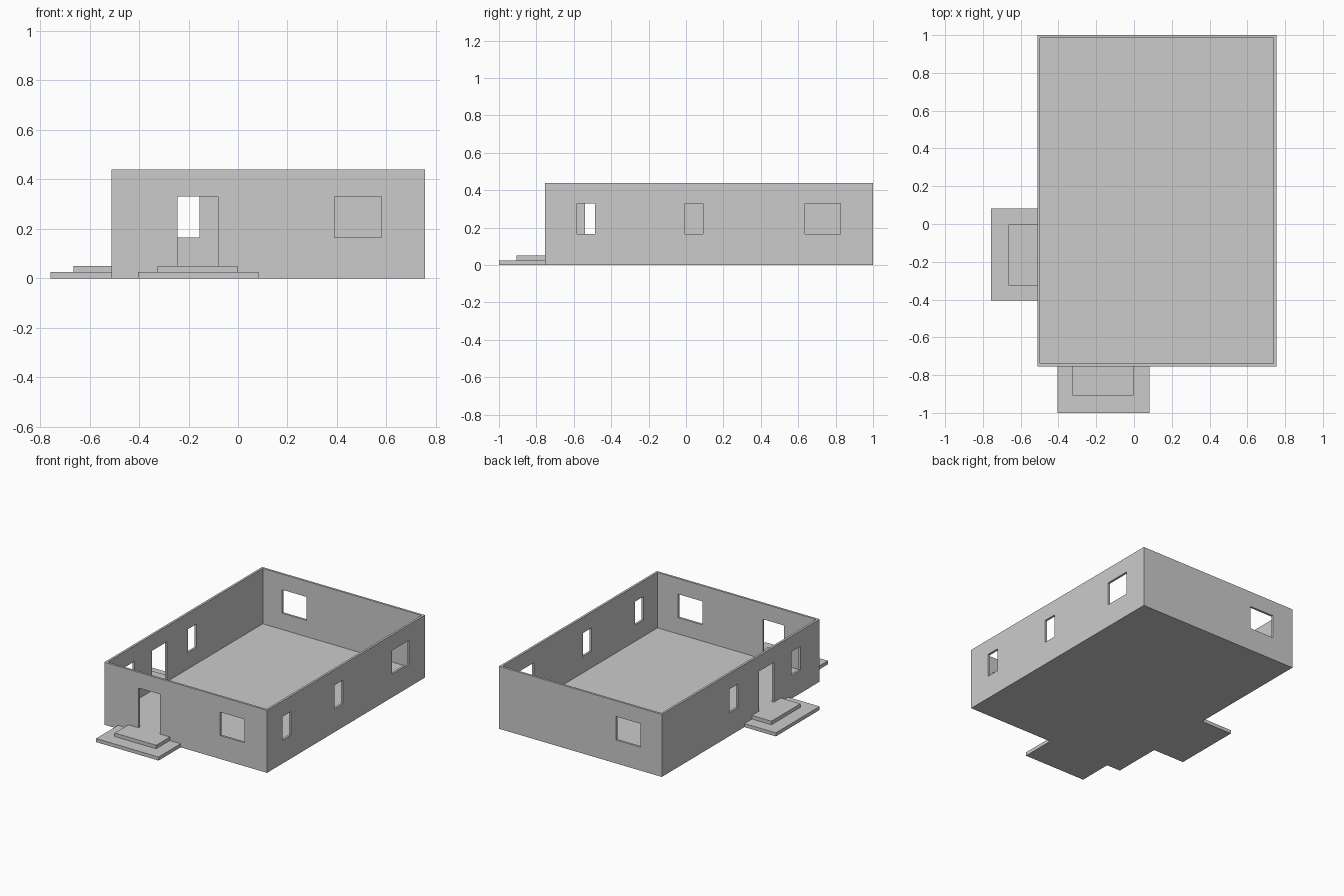
import bpy, bmesh
from mathutils import Matrix, Vector

if "Cube" in bpy.data.objects:
    bpy.data.objects.remove(bpy.data.objects["Cube"])

X0, X1, Y0, Y1 = -0.512, 0.755, -0.755, 1.0   # outer wall limits
HEIGHT, WALL, FLOOR, STEP = 0.44, 0.022, 0.05, 0.025
SILL, HEAD = 0.165, 0.33


def add_box(bm, x, y, z):
    """Add an axis-aligned box from (min, max) ranges."""
    lo, hi = Vector((x[0], y[0], z[0])), Vector((x[1], y[1], z[1]))
    m = Matrix.Translation((lo + hi) / 2) @ Matrix.Diagonal((*(hi - lo), 1))
    bmesh.ops.create_cube(bm, size=1, matrix=m)


def make_object(name, bm):
    bmesh.ops.recalc_face_normals(bm, faces=bm.faces[:])
    mesh = bpy.data.meshes.new(name)
    bm.to_mesh(mesh)
    bm.free()
    obj = bpy.data.objects.new(name, mesh)
    bpy.context.collection.objects.link(obj)
    return obj


# House shell: open-topped tray with thin walls and a raised floor
bm = bmesh.new()
add_box(bm, (X0, X1), (Y0, Y1), (0, HEIGHT))
bm.normal_update()
top = max(bm.faces, key=lambda f: f.calc_center_median().z)
bmesh.ops.inset_region(bm, faces=[top], thickness=WALL)
for v in top.verts:
    v.co.z = HEIGHT
ring = top.verts[:]
geom = bmesh.ops.extrude_face_region(bm, geom=[top])["geom"]
for v in [g for g in geom if isinstance(g, bmesh.types.BMVert)]:
    v.co.z = FLOOR
if top.is_valid:
    bm.faces.remove(top)
shell = make_object("house_shell", bm)

# Openings: (start, end, bottom) along each wall
door = (-0.245, -0.08, FLOOR)
openings = {
    "front": [door, (0.39, 0.58, SILL)],
    "back": [(-0.345, -0.155, SILL)],
    "left": [door, (-0.54, -0.44, SILL), (0.155, 0.25, SILL)],
    "right": [(-0.583, -0.487, SILL), (-0.005, 0.09, SILL), (0.635, 0.825, SILL)],
}
through = {
    "front": (Y0 - 0.03, Y0 + 0.05), "back": (Y1 - 0.05, Y1 + 0.03),
    "left": (X0 - 0.03, X0 + 0.05), "right": (X1 - 0.05, X1 + 0.03),
}
bm = bmesh.new()
for side, items in openings.items():
    for a, b, bottom in items:
        along, across = (a, b), through[side]
        if side in ("front", "back"):
            add_box(bm, along, across, (bottom, HEAD))
        else:
            add_box(bm, across, along, (bottom, HEAD))
cutter = make_object("opening_cutter", bm)
cutter.hide_render = True

# Cut doors and windows, then discard the cutter
mod = shell.modifiers.new("openings", 'BOOLEAN')
mod.operation, mod.solver, mod.object = 'DIFFERENCE', 'EXACT', cutter
bpy.context.view_layer.objects.active = shell
bpy.ops.object.modifier_apply(modifier=mod.name)
bpy.data.objects.remove(cutter)

# Two-tier steps outside each door: (half-width span, depth)
tiers = [((-0.405, 0.082), 0.245), ((-0.325, -0.002), 0.152)]
for side in ("front", "left"):
    bm = bmesh.new()
    for i, (span, depth) in enumerate(tiers):
        z = (i * STEP, (i + 1) * STEP)
        if side == "front":
            add_box(bm, span, (Y0 - depth, Y0), z)
        else:
            add_box(bm, (X0 - depth, X0), span, z)
    make_object(side + "_steps", bm)
